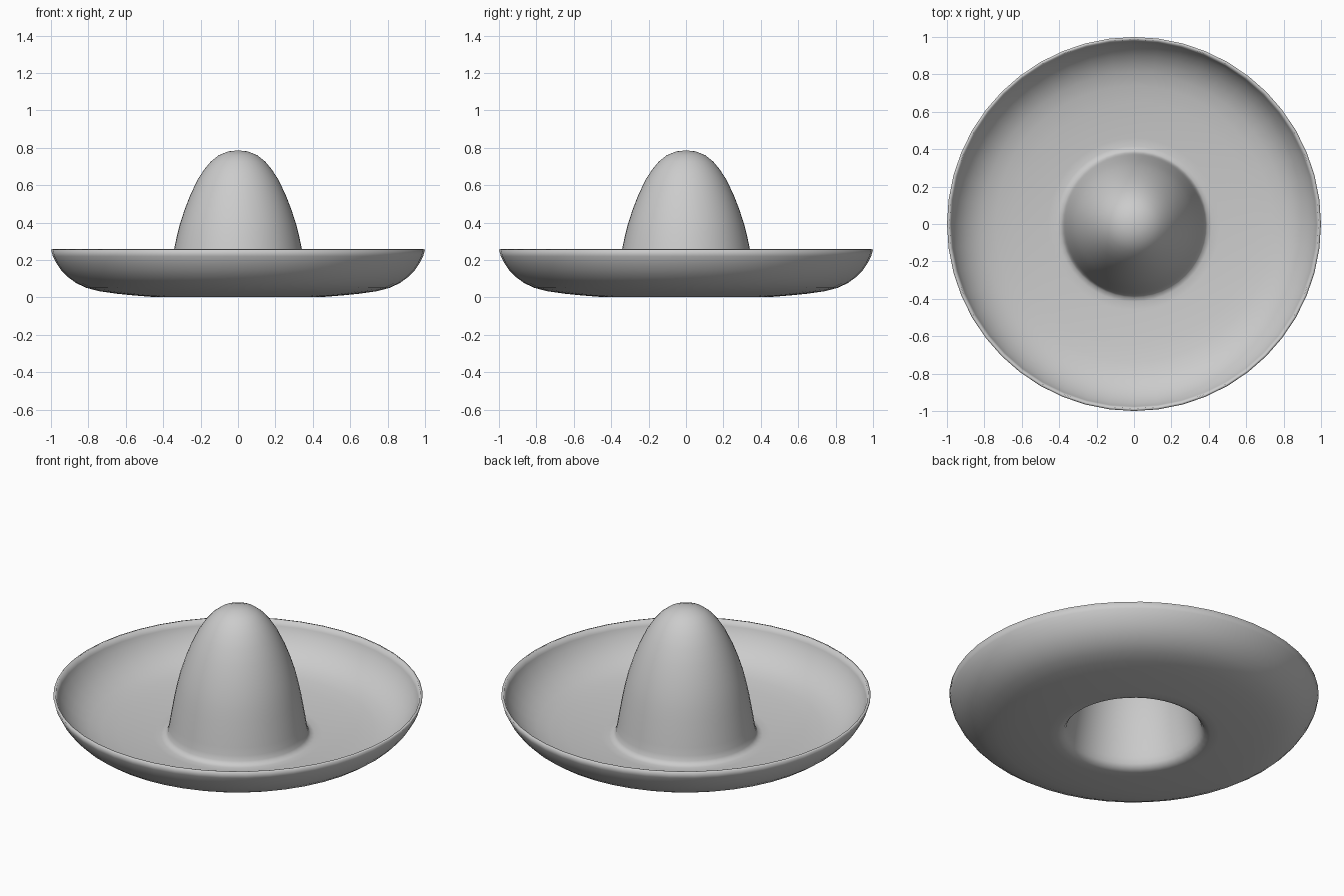
import bpy, bmesh
from math import pi, sin, cos

if "Cube" in bpy.data.objects:
    bpy.data.objects.remove(bpy.data.objects["Cube"])

SEGMENTS = 48
THICKNESS = 0.014

# Half profile (radius, height) from crown tip to brim edge, mid-thickness
PROFILE = [
    (0.05, 0.774), (0.10, 0.754), (0.14, 0.722), (0.175, 0.680), (0.21, 0.626),
    (0.25, 0.542), (0.28, 0.464), (0.305, 0.386), (0.322, 0.318), (0.336, 0.25),
    (0.35, 0.17), (0.36, 0.11), (0.367, 0.065), (0.375, 0.035), (0.388, 0.016),
    (0.415, 0.008), (0.46, 0.010), (0.55, 0.017), (0.65, 0.027), (0.74, 0.040),
    (0.81, 0.058), (0.862, 0.083), (0.905, 0.114), (0.940, 0.150), (0.966, 0.188),
    (0.983, 0.222), (0.993, 0.257),
]


def revolve(name, profile, tip_z):
    bm = bmesh.new()
    tip = bm.verts.new((0, 0, tip_z))
    rings = []
    for r, z in profile:
        rings.append([bm.verts.new((r * cos(2 * pi * i / SEGMENTS),
                                    r * sin(2 * pi * i / SEGMENTS), z))
                      for i in range(SEGMENTS)])
    for i in range(SEGMENTS):
        j = (i + 1) % SEGMENTS
        bm.faces.new((tip, rings[0][i], rings[0][j]))
        for a, b in zip(rings, rings[1:]):
            bm.faces.new((a[i], b[i], b[j], a[j]))
    for f in bm.faces:
        f.smooth = True
    mesh = bpy.data.meshes.new(name)
    bm.to_mesh(mesh)
    bm.free()
    obj = bpy.data.objects.new(name, mesh)
    bpy.context.collection.objects.link(obj)
    return obj


# Hat: hollow crown flowing into an upturned brim, thin shell
hat = revolve("wide_brim_hat", PROFILE, 0.779)
shell = hat.modifiers.new("shell", 'SOLIDIFY')
shell.thickness = THICKNESS
shell.offset = 0
